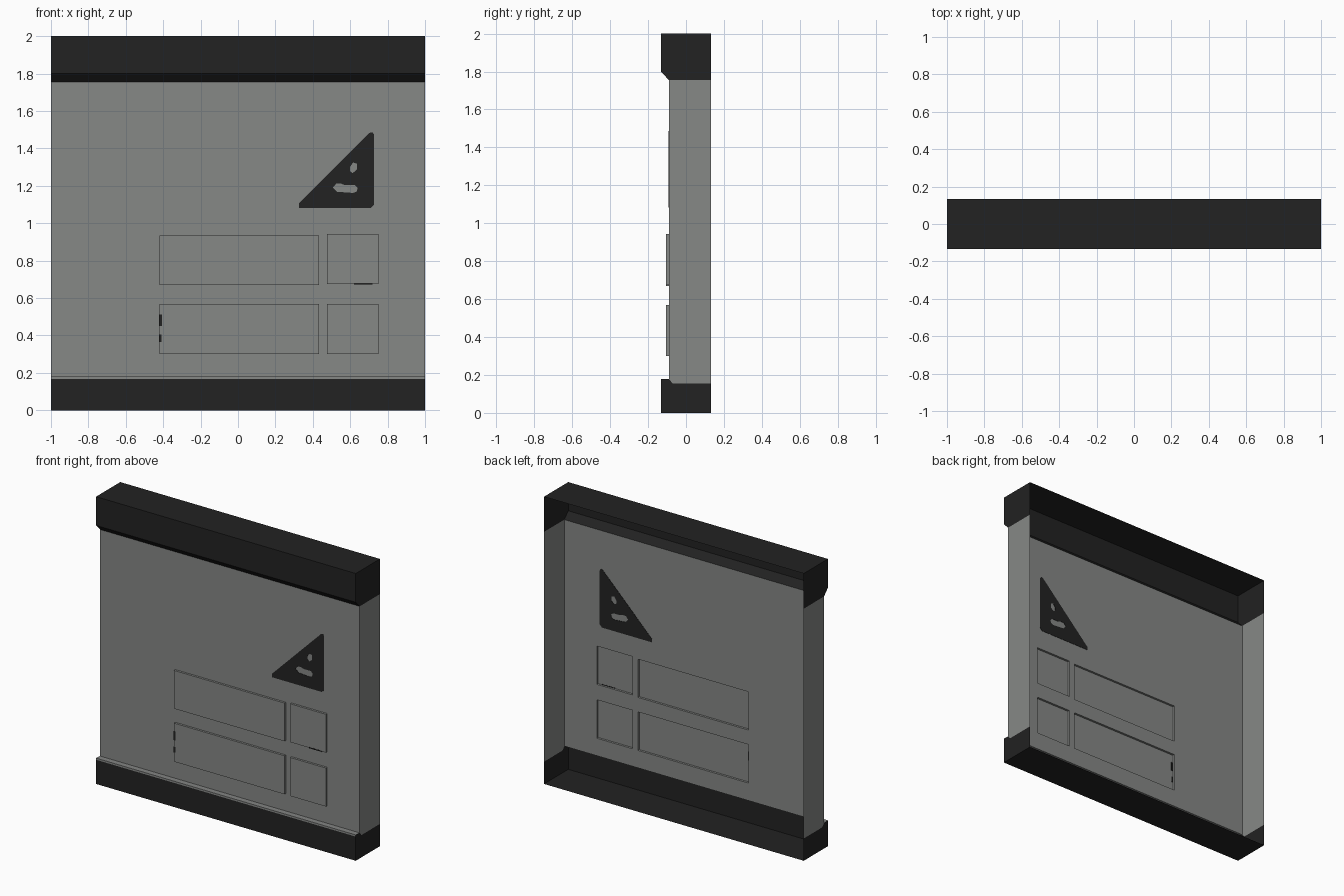
import bpy, bmesh
from mathutils import Vector

if "Cube" in bpy.data.objects:
    bpy.data.objects.remove(bpy.data.objects["Cube"])

D = 0.133            # half depth of the module
W = -0.09            # y of the wall face
P = -0.105           # y of the raised plates
LOW, HIGH = 0.178, 1.755


def material(name, rgb):
    m = bpy.data.materials.new(name)
    m.diffuse_color = (*rgb, 1)
    m.use_nodes = True
    m.node_tree.nodes["Principled BSDF"].inputs["Base Color"].default_value = m.diffuse_color
    return m


GREY = material("panel grey", (0.238, 0.246, 0.238))
DARK = material("trim black", (0.016, 0.016, 0.016))


def make(name, faces, mats):
    """faces: list of (points, wanted normal direction, material index)"""
    bm = bmesh.new()
    for pts, out, mi in faces:
        f = bm.faces.new([bm.verts.new(p) for p in pts])
        f.normal_update()
        if f.normal.dot(Vector(out)) < 0:
            f.normal_flip()
        f.material_index = mi
    bmesh.ops.remove_doubles(bm, verts=bm.verts, dist=1e-5)
    me = bpy.data.meshes.new(name)
    bm.to_mesh(me)
    bm.free()
    for m in mats:
        me.materials.append(m)
    ob = bpy.data.objects.new(name, me)
    bpy.context.collection.objects.link(ob)
    return ob


def strips(path, colours):
    """Sweep an open (y, z) profile across the width."""
    out = []
    for (a, b, c) in zip(path, path[1:], colours):
        pts = [(-1, *a), (1, *a), (1, *b), (-1, *b)]
        out.append((pts, (0, -(b[1] - a[1]), b[0] - a[0]), c))
    return out


def caps(profile):
    return [([(s, *p) for p in profile], (s, 0, 0), 0) for s in (-1, 1)]


def box(x0, x1, y0, y1, z0, z1, back=False):
    f = [([(x0, y0, z0), (x1, y0, z0), (x1, y0, z1), (x0, y0, z1)], (0, -1, 0), 0)]
    if back:
        f.append(([(x0, y1, z0), (x1, y1, z0), (x1, y1, z1), (x0, y1, z1)], (0, 1, 0), 0))
    for x, s in ((x0, -1), (x1, 1)):
        f.append(([(x, y0, z0), (x, y1, z0), (x, y1, z1), (x, y0, z1)], (s, 0, 0), 0))
    for z, s in ((z0, -1), (z1, 1)):
        f.append(([(x0, y0, z), (x1, y0, z), (x1, y1, z), (x0, y1, z)], (0, 0, s), 0))
    return f


# bottom trim: floor, front, grey ledge, ends (open at the back)
make("bottom_trim",
     strips([(D, 0), (-D, 0), (-D, 0.168), (-D, 0.18), (W, LOW)], [0, 0, 1, 1])
     + caps([(-D, 0), (D, 0), (D, 0.155), (-0.07, 0.155), (W, LOW), (-D, 0.18)]),
     [DARK, GREY])

# top trim with sloped lower edge
top = [(W, HIGH), (-D, 1.80), (-D, 2), (D, 2)]
make("top_trim", strips(top, [0, 0, 0]) + caps(top + [(D, HIGH)]), [DARK])

# side walls
make("side_walls", caps([(W, LOW), (-0.07, 0.155), (D, 0.155), (D, HIGH), (W, HIGH)]), [GREY])

# front wall with openings behind the four hollow raised plates
plates = [(-0.42, 0.432, 0.669, 0.935), (0.476, 0.75, 0.675, 0.942),
          (-0.42, 0.432, 0.30, 0.568), (0.476, 0.75, 0.30, 0.568)]
xs = sorted({-1, 1} | {v for p in plates for v in p[:2]})
zs = sorted({LOW, HIGH} | {v for p in plates for v in p[2:]})
wall = []
for x0, x1 in zip(xs, xs[1:]):
    for z0, z1 in zip(zs, zs[1:]):
        cx, cz = (x0 + x1) / 2, (z0 + z1) / 2
        if not any(p[0] < cx < p[1] and p[2] < cz < p[3] for p in plates):
            wall.append(([(x0, W, z0), (x1, W, z0), (x1, W, z1), (x0, W, z1)], (0, -1, 0), 0))
make("front_wall", wall, [GREY])
for i, (x0, x1, z0, z1) in enumerate(plates):
    make(f"raised_plate_{i + 1}", box(x0, x1, P, W, z0, z1), [GREY])

# small dark wear marks on plate edges
marks = [(-0.422, -0.406, 0.45, 0.512), (-0.422, -0.408, 0.365, 0.405), (0.62, 0.718, 0.672, 0.68)]
for i, (x0, x1, z0, z1) in enumerate(marks):
    make(f"edge_mark_{i + 1}", box(x0, x1, P - 0.001, P + 0.001, z0, z1, True), [DARK])

# painted triangle with two cut-outs, showing on both sides of the wall
outline = [(.325, 1.082), (.71, 1.082), (.727, 1.10), (.727, 1.475), (.718, 1.487), (.703, 1.483), (.325, 1.105)]
slot = [(.507, 1.19), (.525, 1.212), (.55, 1.212), (.57, 1.205), (.625, 1.205),
        (.64, 1.19), (.635, 1.17), (.615, 1.162), (.575, 1.165), (.53, 1.168)]
drop = [(.615, 1.325), (.598, 1.30), (.598, 1.28), (.612, 1.267), (.636, 1.287), (.636, 1.318)]
cu = bpy.data.curves.new("triangle_marking", 'CURVE')
cu.dimensions = '2D'
cu.fill_mode = 'BOTH'
cu.extrude = 0.002
for loop in (outline, slot, drop):
    sp = cu.splines.new('POLY')
    sp.points.add(len(loop) - 1)
    for pt, (x, z) in zip(sp.points, loop):
        pt.co = (x, z, 0, 1)
    sp.use_cyclic_u = True
cu.materials.append(DARK)
tri = bpy.data.objects.new("triangle_marking", cu)
tri.location.y = W
tri.rotation_euler.x = 1.5707963
bpy.context.collection.objects.link(tri)
bpy.context.view_layer.objects.active = tri
tri.select_set(True)
bpy.ops.object.convert(target='MESH')
